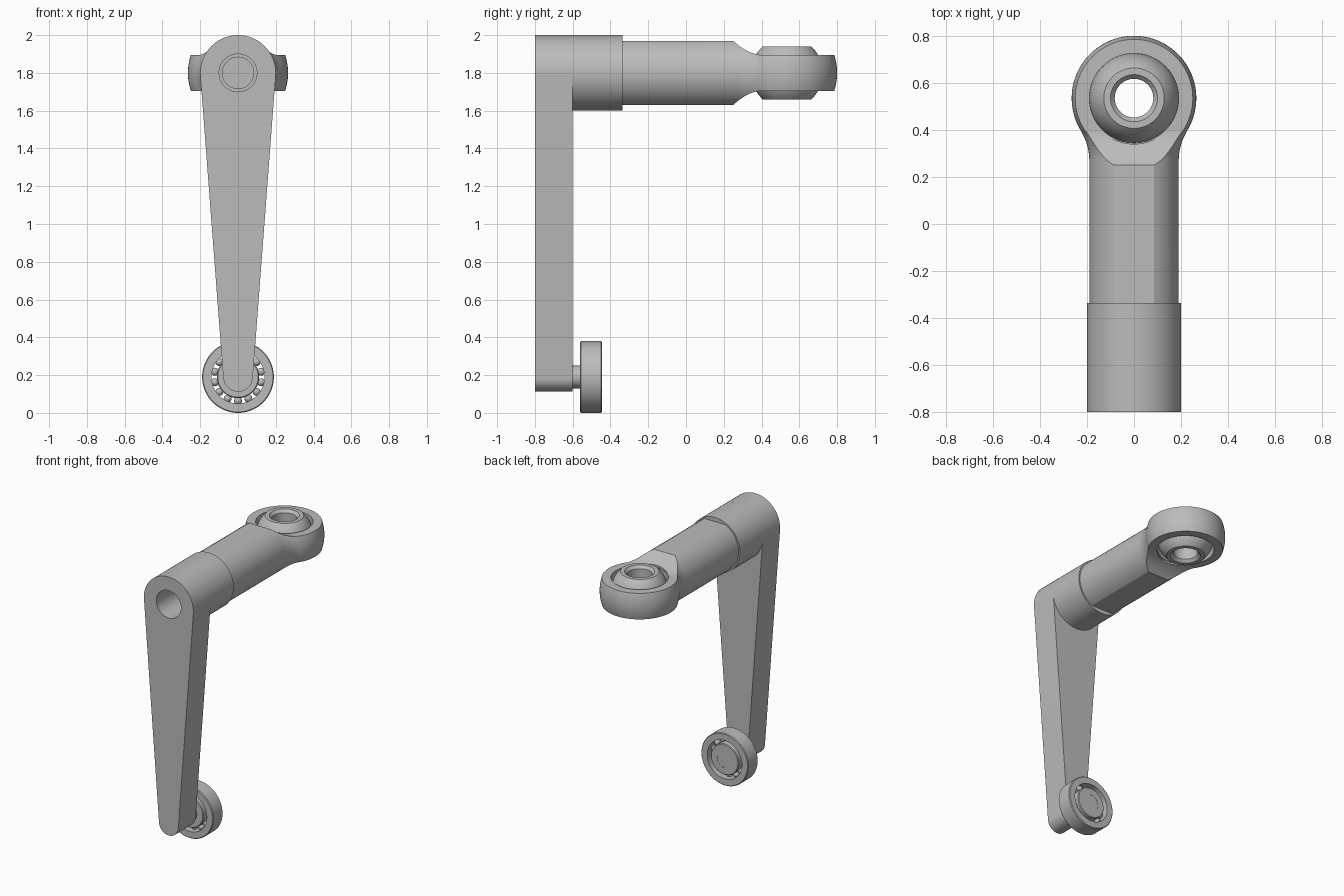
import bpy, bmesh
from math import sin, cos, asin, pi, radians, sqrt

cube = bpy.data.objects.get("Cube")
if cube:
    bpy.data.objects.remove(cube)

GREY = (0.5, 0.5, 0.5, 1)
steel = bpy.data.materials.new("grey steel")
steel.use_nodes = True
steel.diffuse_color = GREY
steel.node_tree.nodes["Principled BSDF"].inputs["Base Color"].default_value = GREY


def shade(mesh):
    mesh.polygons.foreach_set("use_smooth", [True] * len(mesh.polygons))
    mesh.set_sharp_from_angle(angle=radians(20))


def finish(name, bm):
    bmesh.ops.remove_doubles(bm, verts=bm.verts, dist=1e-5)
    bmesh.ops.recalc_face_normals(bm, faces=bm.faces)
    mesh = bpy.data.meshes.new(name)
    bm.to_mesh(mesh)
    bm.free()
    mesh.materials.append(steel)
    shade(mesh)
    obj = bpy.data.objects.new(name, mesh)
    bpy.context.collection.objects.link(obj)
    return obj


def skin(bm, rings, loop=False):
    """Join rings of points with quads, capping the ends unless looped."""
    vs = [[bm.verts.new(p) for p in ring] for ring in rings]
    pairs = list(zip(vs, vs[1:])) + ([(vs[-1], vs[0])] if loop else [])
    for a, b in pairs:
        for i in range(len(a)):
            j = (i + 1) % len(a)
            bm.faces.new((a[i], a[j], b[j], b[i]))
    if not loop:
        bm.faces.new(vs[0])
        bm.faces.new(vs[-1])


def lathe(name, profile, axis, centre, n=72):
    """Spin a closed (radius, height) profile about the y or z axis."""
    cx, cy, cz = centre
    rings = []
    for k in range(n):
        c, s = cos(2 * pi * k / n), sin(2 * pi * k / n)
        if axis == "Y":
            rings.append([(cx + r * c, cy + h, cz + r * s) for r, h in profile])
        else:
            rings.append([(cx + r * c, cy + r * s, cz + h) for r, h in profile])
    bm = bmesh.new()
    skin(bm, rings, loop=True)
    return finish(name, bm)


def rod(r, a, b):
    return [(0, a), (r, a), (r, b), (0, b)]


def ring(r0, r1, a, b, c=0.005):
    return [(r0, a), (r1 - c, a), (r1, a + c), (r1, b - c), (r1 - c, b), (r0, b)]


def cut(obj, cutter):
    mod = obj.modifiers.new("cut", "BOOLEAN")
    mod.operation, mod.solver, mod.object = "DIFFERENCE", "EXACT", cutter
    graph = bpy.context.evaluated_depsgraph_get()
    mesh = bpy.data.meshes.new_from_object(obj.evaluated_get(graph))
    obj.modifiers.clear()
    obj.data = mesh
    shade(mesh)
    bpy.data.objects.remove(cutter)


TOP, LOW, EYE = 1.8, 0.19, 0.535   # shaft height, roller height, eye position

# Tapered arm with a round end at top and bottom
R, r = 0.2, 0.078
tilt = asin((R - r) / (TOP - LOW))
outline = []
for k in range(41):
    a = -tilt + (pi + 2 * tilt) * k / 40
    outline.append((R * cos(a), TOP + R * sin(a)))
for k in range(33):
    a = pi + tilt + (pi - 2 * tilt) * k / 32
    outline.append((r * cos(a), LOW + r * sin(a)))
bm = bmesh.new()
skin(bm, [[(x, y, z) for x, z in outline] for y in (-0.8, -0.6)])
arm = finish("arm", bm)
cut(arm, lathe("arm_cutter", rod(0.1, -0.9, -0.5), "Y", (0, 0, TOP)))

# Sleeve behind the arm
lathe("sleeve", ring(0.1, R, -0.6, -0.335, 0), "Y", (0, 0, TOP))

# Shaft with flats above and below, thinning and flaring into the eye
sections = []
for y in [-0.335] + [0.25 + 0.15 * k / 12 for k in range(13)]:
    w = 0.19 + 0.038 * (max(0, y - 0.27) / 0.13) ** 2
    h = 0.17 if y < 0.25 else 0.0945 + 0.0755 * ((0.41 - y) / 0.16) ** 2
    a = asin(h / w)
    side = [(w * cos(t), w * sin(t)) for t in (a * (k / 10 - 1) for k in range(21))]
    loop = side + [(-x, -z) for x, z in side]
    sections.append([(x, y, TOP + z) for x, z in loop])
bm = bmesh.new()
skin(bm, sections)
shaft = finish("shaft", bm)
cut(shaft, lathe("eye_cutter", rod(0.195, -0.3, 0.3), "Z", (0, EYE, TOP)))
cut(shaft, lathe("bore_cutter", rod(0.083, -0.4, 0.1), "Y", (0, 0, TOP)))

# Eye housing with a bulged rim
rim = [(0.25 + 0.015 * (1 - (k / 6) ** 2), 0.095 * k / 6) for k in range(-6, 7)]
lathe("eye_housing", [(0.19, -0.095)] + rim + [(0.19, 0.095)], "Z", (0, EYE, TOP), 96)

# Swivel ball with flat ends and a chamfered bore
H = 0.14
ball = [(sqrt(0.19 ** 2 - z * z), z) for z in (H * k / 10 for k in range(-10, 11))]
bore = [(0.1, H), (0.082, H - 0.02), (0.082, 0.02 - H), (0.1, -H)]
lathe("swivel_ball", ball + bore, "Z", (0, EYE, TOP))

# Roller bearing on its pin
hub = (0, 0, LOW)
lathe("bearing_pin", rod(0.06, -0.61, -0.446), "Y", hub, 48)
lathe("bearing_inner_ring", ring(0.06, 0.112, -0.56, -0.445), "Y", hub)
lathe("bearing_outer_ring", ring(0.14, 0.19, -0.56, -0.445), "Y", hub)
bm = bmesh.new()
COUNT = 14
for k in range(COUNT):
    a = 2 * pi * (k + 0.5) / COUNT
    made = bmesh.ops.create_uvsphere(bm, u_segments=16, v_segments=10, radius=0.021)
    bmesh.ops.translate(bm, verts=made["verts"],
                        vec=(0.126 * cos(a), -0.5025, LOW + 0.126 * sin(a)))
balls = finish("bearing_balls", bm)
balls.data.polygons.foreach_set("use_smooth", [True] * len(balls.data.polygons))
balls.data.set_sharp_from_angle(angle=pi)
